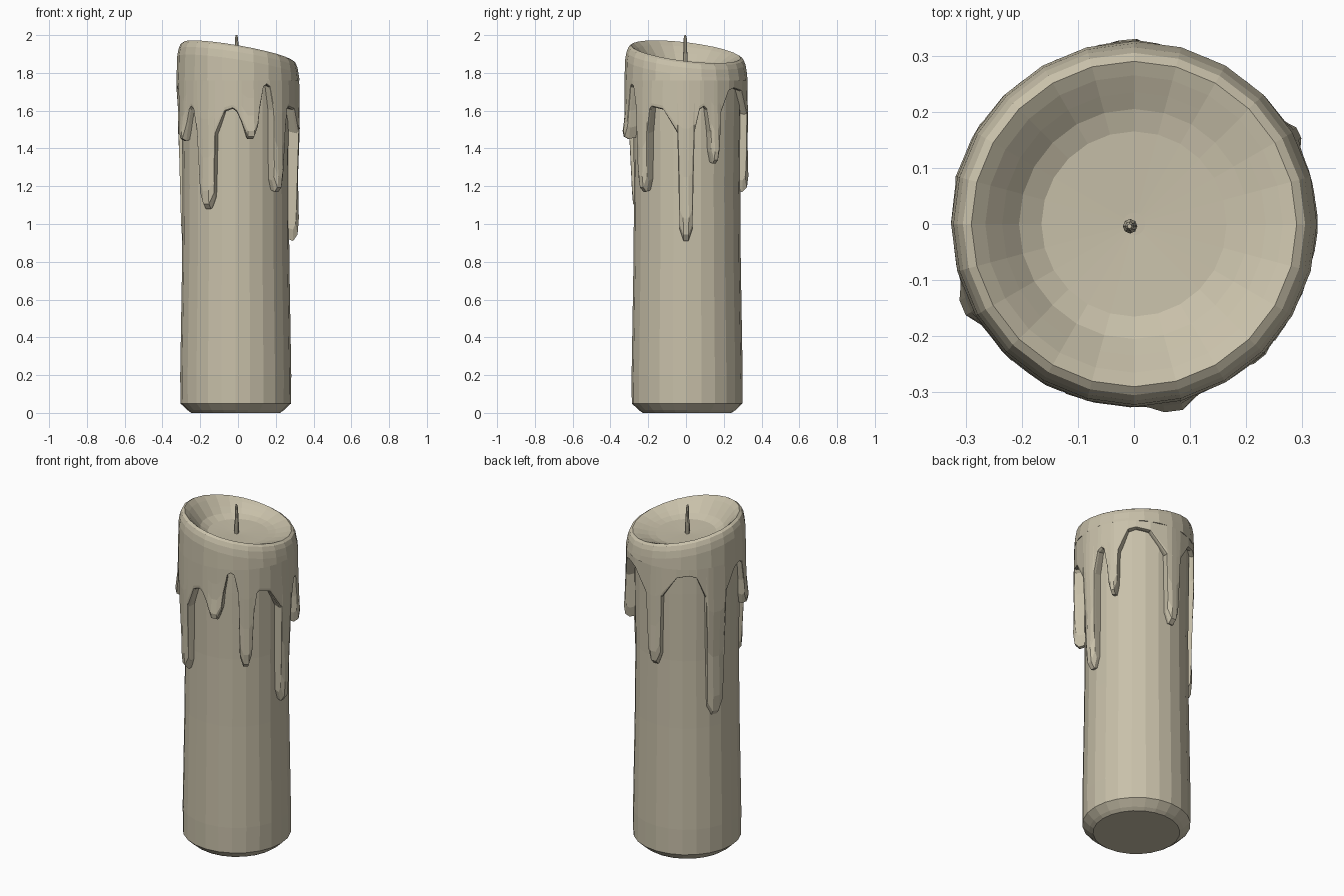
import bpy, bmesh
from math import sin, cos, pi, radians

if "Cube" in bpy.data.objects:
    bpy.data.objects.remove(bpy.data.objects["Cube"])

SIDES = 24
STEP = 2 * pi / SIDES
TOP = 1.76                      # height where the drip shell meets the rim

wax = bpy.data.materials.new("wax")
wax.diffuse_color = (0.58, 0.53, 0.40, 1)
wax.use_nodes = True
wax.node_tree.nodes["Principled BSDF"].inputs["Base Color"].default_value = wax.diffuse_color


def skin(name, rings, cap_start=False, cap_end=False):
    """Join closed rings of points with quads, flat shaded."""
    bm = bmesh.new()
    loops = [[bm.verts.new(p) for p in ring] for ring in rings]
    n = len(loops[0])
    for a, b in zip(loops, loops[1:]):
        for i in range(n):
            j = (i + 1) % n
            bm.faces.new((a[i], a[j], b[j], b[i]))
    if cap_start:
        bm.faces.new(loops[0][::-1])
    if cap_end:
        bm.faces.new(loops[-1])
    if cap_start and cap_end:
        bmesh.ops.recalc_face_normals(bm, faces=bm.faces)
    mesh = bpy.data.meshes.new(name)
    bm.to_mesh(mesh)
    bm.free()
    mesh.materials.append(wax)
    obj = bpy.data.objects.new(name, mesh)
    bpy.context.collection.objects.link(obj)
    return obj


def rim(t):
    """Height of the tilted rim at an angle."""
    return 1.912 - 0.05 * cos(t) - 0.034 * sin(t)


def lerp_table(table, z):
    for (z0, r0), (z1, r1) in zip(table, table[1:]):
        if z >= z1:
            return r0 + (r1 - r0) * (z - z0) / (z1 - z0)
    return table[-1][1]


def facet(r, t):
    """Radius on a flat-sided polygon with the same sides as the body."""
    return r * cos(STEP / 2) / cos(t % STEP - STEP / 2)


# candle body: base, column, rim and melted bowl in one skin
angles = [i * STEP for i in range(SIDES)]
rings = []
for r, z in [(0.235, 0), (0.255, 0.014), (0.293, 0.05), (0.294, 0.2), (0.284, 0.8),
             (0.281, 1.2), (0.286, 1.6), (0.286, TOP - 0.005)]:
    rings.append([(-0.012 + r * cos(t), 0.006 + r * sin(t), z) for t in angles])
rings.append([(0.326 * cos(t), 0.326 * sin(t), TOP) for t in angles])
for r, drop in [(0.322, 0.075), (0.315, 0.035), (0.305, 0.01), (0.29, 0)]:
    rings.append([(r * cos(t), r * sin(t), rim(t) - drop) for t in angles])
for r, k in [(0.265, 0.82), (0.235, 0.55), (0.205, 0.27), (0.165, 0.08), (0.02, 0)]:
    rings.append([(r * cos(t), r * sin(t), 1.83 + (rim(t) - 1.83) * k) for t in angles])
skin("candle_body", rings, True, True)

# drips: angle, half width, tip height, then angle and height of the next arch
drips = [(0, 6.5, 0.91, 17, 1.62), (29, 4.5, 1.32, 52, 1.72), (92, 7, 1.17, 128, 1.72),
         (156, 9, 0.86, 189, 1.73), (206, 6, 1.44, 220, 1.62), (238, 8, 1.08, 265, 1.61),
         (282, 7, 1.45, 298, 1.74), (313, 6, 1.17, 326, 1.62)]
edge = []                       # angle, edge height, bulge
for i, (a, w, z, c, zc) in enumerate(drips):
    before = drips[i - 1][4]
    b, wb, zb = drips[(i + 1) % len(drips)][:3]
    if b < a:
        b += 360
    left, right = a + 1.25 * w, b - 1.25 * wb
    edge += [(a - 1.25 * w, max(before - 0.14, z + 0.09), 0),
             (a - w, z + 0.06, 0.003), (a - 0.4 * w, z, 0.014),
             (a + 0.4 * w, z, 0.014), (a + w, z + 0.06, 0.003),
             (left, max(zc - 0.14, z + 0.09), 0),
             (c - 0.45 * (c - left), zc - 0.015, 0), (c, zc, 0),
             (c + 0.45 * (right - c), zc - 0.015, 0)]

# wax drip shell: rows from the rim down to the wavy edge, then a lip into the body
outer = [(TOP, 0.326), (1.5, 0.329), (1.2, 0.314), (0.86, 0.306)]
rows = [[] for _ in range(7)]
for deg, e, bulge in edge:
    t = radians(deg)
    for row, (f, swell, inset) in enumerate([(0, 0, 0), (0.3, 0, 0), (0.6, 0.2, 0),
                                             (0.86, 1, 0), (0.96, 0.8, 0.002),
                                             (1, 0, 0.014), (1, 0, None)]):
        z = TOP + (e - TOP) * f
        if inset is None:
            r, z = 0.262, z + 0.012
        else:
            r = facet(lerp_table(outer, z) + bulge * swell - inset, t)
        rows[row].append((r * cos(t), r * sin(t), z))
skin("wax_drips", rows[::-1])

# wick
wick = [(0.012, -0.007, 1.81), (0.013, -0.007, 1.88), (0.009, -0.005, 1.93),
        (0.008, -0.008, 1.985), (0.004, -0.008, 2.0)]
skin("wick", [[(x + r * cos(i * pi / 4), -0.004 + r * sin(i * pi / 4), z) for i in range(8)]
              for r, x, z in wick], True, True)
